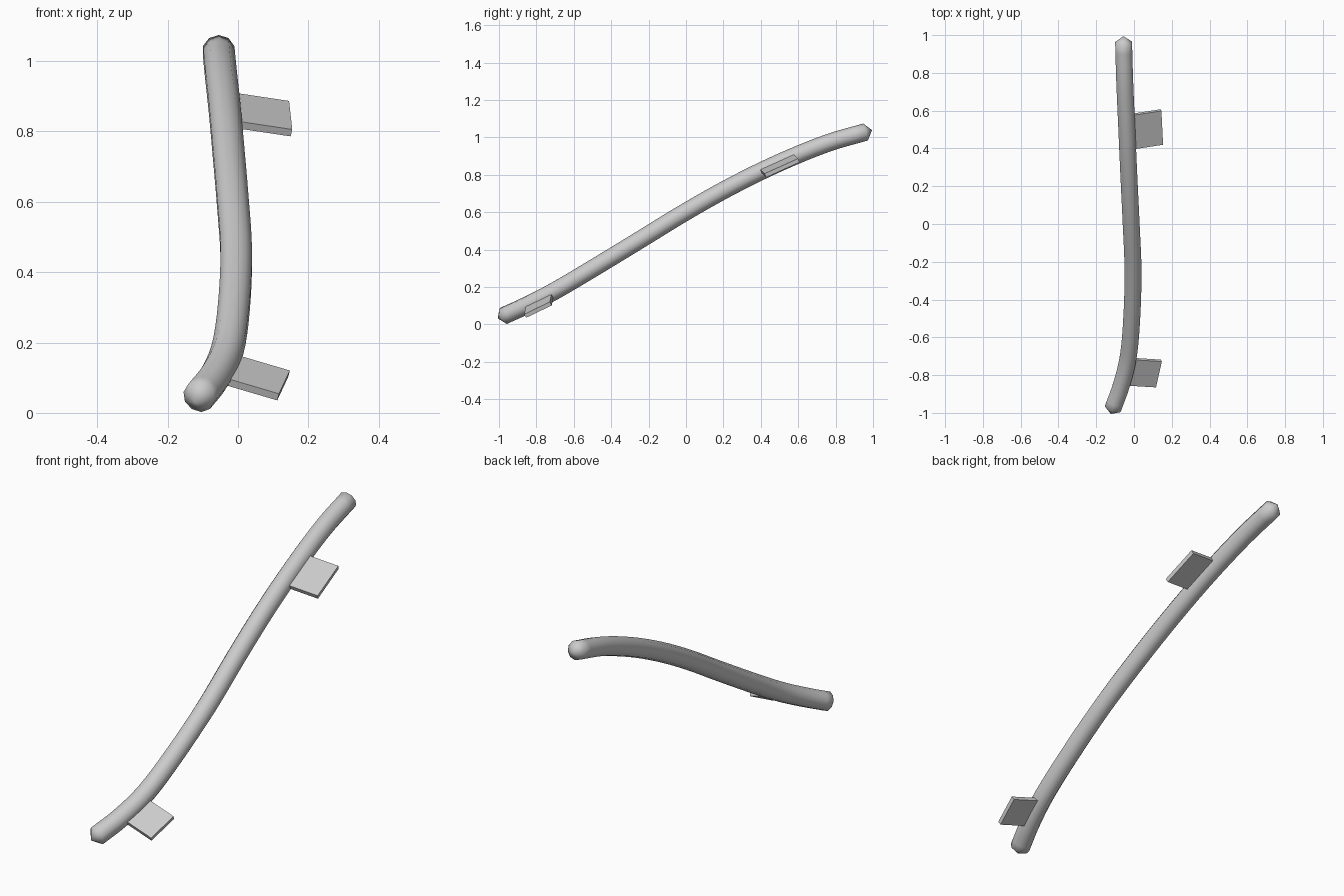
import bpy, bmesh, math
from mathutils import Vector

if "Cube" in bpy.data.objects:
    bpy.data.objects.remove(bpy.data.objects["Cube"])

RADIUS = 0.047
SIDES = 10
STEPS = 4

# centre line of the rail, bottom to top
PATH = [Vector(p) for p in [
    (-0.111, -0.975, 0.046), (-0.066, -0.85, 0.103), (-0.030, -0.70, 0.180),
    (-0.012, -0.50, 0.298), (-0.005, -0.25, 0.450), (-0.015, 0.0, 0.603),
    (-0.027, 0.25, 0.743), (-0.038, 0.50, 0.865), (-0.049, 0.75, 0.967),
    (-0.055, 0.96, 1.029)]]


def smooth_path(pts):
    ext = [2 * pts[0] - pts[1]] + pts + [2 * pts[-1] - pts[-2]]
    out = []
    for i in range(1, len(ext) - 2):
        a, b, c, d = ext[i - 1:i + 3]
        for k in range(STEPS):
            t = k / STEPS
            out.append(0.5 * (2 * b + (c - a) * t + (2 * a - 5 * b + 4 * c - d) * t * t
                              + (3 * b - a - 3 * c + d) * t ** 3))
    return out + [pts[-1].copy()]


def finish(bm, name, smooth):
    bmesh.ops.recalc_face_normals(bm, faces=bm.faces)
    for f in bm.faces:
        f.smooth = smooth
    mesh = bpy.data.meshes.new(name)
    bm.to_mesh(mesh)
    bm.free()
    obj = bpy.data.objects.new(name, mesh)
    bpy.context.collection.objects.link(obj)
    return obj


def make_rail(name, pts, tip):
    bm = bmesh.new()
    rings = []
    tangents = []
    for i, p in enumerate(pts):
        t = (pts[min(i + 1, len(pts) - 1)] - pts[max(i - 1, 0)]).normalized()
        side = t.cross(Vector((0, 0, 1))).normalized()
        up = side.cross(t)
        ring = []
        for k in range(SIDES):
            a = 2 * math.pi * k / SIDES + math.pi / 2
            ring.append(bm.verts.new(p + RADIUS * (math.cos(a) * side + math.sin(a) * up)))
        rings.append(ring)
        tangents.append(t)
    for r, s in zip(rings, rings[1:]):
        for k in range(SIDES):
            n = (k + 1) % SIDES
            bm.faces.new((r[k], r[n], s[n], s[k]))
    # blunt pointed ends
    for ring, p, t in ((rings[0], pts[0], -tangents[0]), (rings[-1], pts[-1], tangents[-1])):
        apex = bm.verts.new(p + t * tip)
        for k in range(SIDES):
            bm.faces.new((ring[k], ring[(k + 1) % SIDES], apex))
    return finish(bm, name, True)


def make_bracket(name, corners, thickness):
    c = [Vector(p) for p in corners]
    n = (c[1] - c[0]).cross(c[3] - c[0]).normalized() * thickness / 2
    bm = bmesh.new()
    top = [bm.verts.new(p + n) for p in c]
    low = [bm.verts.new(p - n) for p in c]
    bm.faces.new(top)
    bm.faces.new(low[::-1])
    for k in range(4):
        m = (k + 1) % 4
        bm.faces.new((low[k], low[m], top[m], top[k]))
    return finish(bm, name, False)


# handrail tube
make_rail("handrail", smooth_path(PATH), 0.036)

# flat wall brackets: inner edge sits inside the tube
make_bracket("upper_bracket", [(-0.035, 0.395, 0.824), (0.152, 0.424, 0.796),
                               (0.143, 0.603, 0.877), (-0.044, 0.574, 0.905)], 0.022)
make_bracket("lower_bracket", [(-0.066, -0.849, 0.098), (0.114, -0.86, 0.045),
                               (0.145, -0.723, 0.111), (-0.035, -0.712, 0.164)], 0.022)
